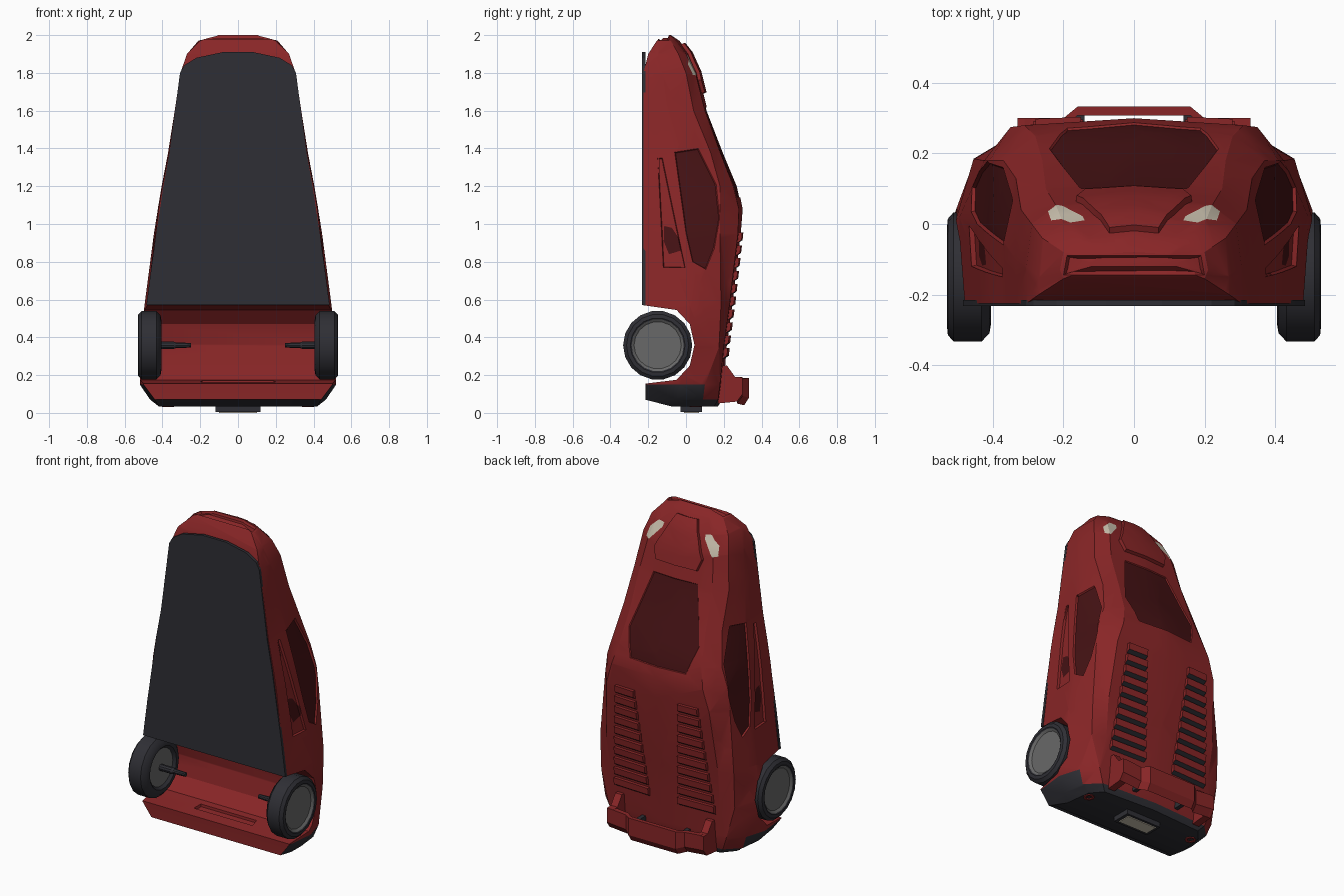
import bpy, bmesh, math
from mathutils import Vector
from mathutils.bvhtree import BVHTree

if "Cube" in bpy.data.objects:
    bpy.data.objects.remove(bpy.data.objects["Cube"])


def material(name, rgb):
    m = bpy.data.materials.new(name)
    m.diffuse_color = (*rgb, 1)
    m.use_nodes = True
    m.node_tree.nodes["Principled BSDF"].inputs["Base Color"].default_value = m.diffuse_color
    return m


RED = material("red_paint", (0.25, 0.019, 0.02))
BLACK = material("black_trim", (0.028, 0.028, 0.035))
GLASS = material("dark_red_glass", (0.06, 0.006, 0.007))
LAMP = material("pale_lamp", (0.6, 0.54, 0.43))
GREY = material("grey_rim", (0.14, 0.14, 0.14))


def make(name, verts, faces, mats):
    me = bpy.data.meshes.new(name)
    me.from_pydata(verts, [], faces)
    bm = bmesh.new()
    bm.from_mesh(me)
    bmesh.ops.recalc_face_normals(bm, faces=bm.faces)
    bm.to_mesh(me)
    bm.free()
    ob = bpy.data.objects.new(name, me)
    bpy.context.collection.objects.link(ob)
    for m in mats:
        me.materials.append(m)
    return ob


def prism(name, poly, axis, lo, hi, mats):
    """Extrude a 2D outline along an axis from lo to hi."""
    def at(p, t):
        q = list(p)
        q.insert(axis, t)
        return tuple(q)
    n = len(poly)
    verts = [at(p, lo) for p in poly] + [at(p, hi) for p in poly]
    faces = [tuple(range(n)), tuple(range(n, 2 * n))]
    faces += [(i, (i + 1) % n, n + (i + 1) % n, n + i) for i in range(n)]
    return make(name, verts, faces, mats)


def smooth(ob, deg):
    bpy.ops.object.select_all(action='DESELECT')
    ob.select_set(True)
    bpy.context.view_layer.objects.active = ob
    bpy.ops.object.shade_smooth_by_angle(angle=math.radians(deg))


def patch(bm, poly, axis, sign, mat=None, depth=0.0):
    """Cut a convex outline into the faces looking along an axis, colour and sink it."""
    area = sum(a[0] * b[1] - b[0] * a[1] for a, b in zip(poly, poly[1:] + poly[:1]))
    if area < 0:
        poly = poly[::-1]
    def lift(u, v):
        q = [u, v]
        q.insert(axis, 0)
        return Vector(q)
    bm.normal_update()
    faces = [f for f in bm.faces if f.normal[axis] * sign > 0.15]
    for a, b in zip(poly, poly[1:] + poly[:1]):
        co, no = lift(*a), lift(a[1] - b[1], b[0] - a[0]).normalized()
        geom = set(faces)
        for f in faces:
            geom.update(f.edges)
            geom.update(f.verts)
        res = bmesh.ops.bisect_plane(bm, geom=list(geom), dist=1e-5, plane_co=co, plane_no=no)
        faces = [f for f in res['geom'] if isinstance(f, bmesh.types.BMFace)
                 and (f.calc_center_median() - co).dot(no) > 0]
    if depth and faces:
        bmesh.ops.inset_region(bm, faces=faces, thickness=0.004, depth=depth,
                               use_boundary=True, use_even_offset=False)
    if mat is not None:
        for f in faces:
            f.material_index = mat


# body stations: z, then sill x y, side x y, shoulder x y, roof edge x y, roof centre y
stations = [
    (0.035, .40, -.20, .42, -.08, .40, .08, .34, .15, .17),
    (0.07, .44, -.215, .465, -.05, .45, .09, .37, .17, .19),
    (0.15, .50, -.215, .52, -.03, .48, .10, .40, .18, .20),
    (0.35, .50, -.225, .52, .0, .455, .175, .37, .20, .215),
    (0.57, .48, -.225, .495, .02, .455, .185, .38, .23, .245),
    (0.95, .435, -.225, .445, .0, .425, .18, .35, .275, .29),
    (1.08, .42, -.225, .425, .0, .41, .18, .31, .28, .30),
    (1.20, .40, -.225, .405, .0, .37, .18, .28, .25, .275),
    (1.38, .365, -.225, .37, -.05, .335, .13, .26, .18, .20),
    (1.60, .335, -.225, .335, -.10, .32, .04, .25, .10, .115),
    (1.80, .305, -.225, .305, -.12, .29, .0, .22, .05, .065),
    (1.90, .27, -.20, .27, -.15, .26, -.04, .20, .0, .02),
    (1.97, .20, -.155, .21, -.13, .20, -.08, .15, -.05, -.035),
    (2.00, .12, -.125, .12, -.11, .11, -.10, .10, -.085, -.08),
]
verts, faces = [], []
for z, *p in stations:
    half = [(p[i], p[i + 1], z) for i in range(0, 8, 2)]
    if z < 0.05:
        half[0] = (p[0], p[1], 0.075)
    verts += half + [(0, p[8], z)] + [(-x, y, zz) for x, y, zz in half[::-1]]
for k in range(len(stations) - 1):
    a, b = k * 9, k * 9 + 9
    faces += [(a + i, a + (i + 1) % 9, b + (i + 1) % 9, b + i) for i in range(9)]
for a in (0, len(verts) - 9):
    faces += [(a + i, a + i + 1, a + 7 - i, a + 8 - i) for i in range(3)] + [(a + 3, a + 4, a + 5)]
body = make("car_body", verts, faces, [RED, BLACK, GLASS, LAMP])

# wheel well cut right through the rear
cutter = prism("well_cutter", [(-.4, .575), (-.225, .57), (-.05, .545), (.02, .47), (.045, .36),
                               (.02, .25), (-.05, .175), (-.215, .155), (-.4, .155)], 0, -.7, .7, [RED])
mod = body.modifiers.new("well", 'BOOLEAN')
mod.object, mod.operation, mod.solver = cutter, 'DIFFERENCE', 'EXACT'
cut = bpy.data.meshes.new_from_object(body.evaluated_get(bpy.context.evaluated_depsgraph_get()))
body.modifiers.clear()
body.data = cut
bpy.data.objects.remove(cutter)

bm = bmesh.new()
bm.from_mesh(cut)
bmesh.ops.triangulate(bm, faces=bm.faces)
bm.normal_update()
for f in bm.faces:  # black rear bumper
    f.material_index = int(f.normal.z < -0.35 and f.calc_center_median().z < 0.14)
tree = BVHTree.FromBMesh(bm)


def mirrored(pts):
    return pts + [(-x, v) for x, v in reversed(pts)]


# windshield, hood bulge and nose intake
patch(bm, mirrored([(.15, 1.62), (.24, 1.3), (.19, 1.14)]), 1, 1, 2, -.006)
patch(bm, mirrored([(.07, 1.95), (.11, 1.87), (.165, 1.76), (.14, 1.69)]), 1, 1, None, .018)
patch(bm, mirrored([(.19, -.09), (.20, -.145)]), 2, 1, None, -.015)
for s in (1, -1):
    # headlights
    patch(bm, [(s * x, z) for x, z in [(.245, 1.79), (.215, 1.785), (.145, 1.865), (.14, 1.89),
                                       (.18, 1.895), (.235, 1.845)]], 1, 1, 3)
    # side windows, door recess and its dark intake
    patch(bm, [(-.06, 1.38), (.065, 1.40), (.16, 1.21), (.178, 1.03), (.15, .87),
               (.105, .76), (.035, .80), (0, .95)], 0, s, 2, -.010)
    patch(bm, [(-.15, 1.35), (-.125, 1.35), (-.005, .77), (-.12, .77)], 0, s, None, -.014)
    patch(bm, [(-.115, .99), (-.075, .98), (-.035, .92), (-.025, .86), (-.09, .84),
               (-.118, .91)], 0, s, 2)
bm.to_mesh(cut)
bm.free()
smooth(body, 28)

# floor plate under the car
prism("floor_plate", mirrored([(.485, .57), (.455, .8), (.395, 1.2), (.362, 1.38), (.307, 1.8),
                               (.285, 1.84), (.22, 1.88), (.08, 1.91)]), 1, -.232, -.215, [BLACK])


# roof louvres: ten red slats a side with dark undersides
def roof_y(x, z):
    return tree.ray_cast(Vector((x, 1, z)), Vector((0, -1, 0)))[0].y


box = [(0, 1, 3, 2), (4, 5, 7, 6), (0, 1, 5, 4), (2, 3, 7, 6), (0, 2, 6, 4), (1, 3, 7, 5)]
for s in (1, -1):
    for i in range(10):
        z, t = 0.915 - i * 0.068, i / 9
        xs = (.15 - .05 * t, .28 + .06 * t)
        vs = []
        for dz in (0, .04):
            for x in xs:
                y = roof_y(x, z + dz)
                vs += [(s * x, y - .006, z + (dz or -.018)), (s * x, y + .02, z + dz)]
        slat = make("roof_louvre", vs, box, [RED, BLACK])
        for f in slat.data.polygons:
            f.material_index = int(f.normal.z < -0.45)

# rear wing: raised centre, lower ends, end fins and dark struts
wing = []
for x, y0, y1, z0, z1 in [(-.31, .27, .30, .06, .19), (-.2, .27, .30, .05, .18), (-.16, .308, .333, .04, .185),
                          (.16, .308, .333, .04, .185), (.2, .27, .30, .05, .18), (.31, .27, .30, .06, .19)]:
    wing += [(x, y0, z0), (x, y1, z0 + .04), (x, y1, z1), (x, y0, z1)]
wf = [(0, 1, 2, 3), (20, 21, 22, 23)]
for k in range(0, 20, 4):
    wf += [(k + i, k + (i + 1) % 4, k + 4 + (i + 1) % 4, k + 4 + i) for i in range(4)]
make("rear_wing", wing, wf, [RED])
for s in (1, -1):
    prism("wing_fin", [(.17, .25), (.217, .25), (.26, .19), (.30, .188), (.30, .10), (.27, .06), (.17, .05)],
          0, *sorted((s * .285, s * .33)), [RED])
    prism("wing_strut", [(.18, .15), (.315, .15), (.315, .09), (.18, .09)],
          0, *sorted((s * .14, s * .165)), [BLACK])


# wheels, axles and exhausts: turned profiles of (distance along axis, radius)
def lathe(name, profile, n, place, mats, grey_from=None):
    vs, fs = [], []
    for t, r in profile:
        vs += [place(t, r * math.cos(2 * math.pi * i / n), r * math.sin(2 * math.pi * i / n)) for i in range(n)]
    for k in range(len(profile) - 1):
        fs += [(k * n + i, k * n + (i + 1) % n, (k + 1) * n + (i + 1) % n, (k + 1) * n + i) for i in range(n)]
    fs += [tuple(range(n)), tuple(range(len(vs) - n, len(vs)))]
    ob = make(name, vs, fs, mats)
    if len(mats) > 1:
        for f in ob.data.polygons:
            k = f.index // n if f.index < n * (len(profile) - 1) else -1
            f.material_index = int(k == -1 or k in grey_from)
    return ob


for s in (1, -1):
    tyre = [(.42, .115), (.405, .13), (.41, .16), (.432, .183), (.512, .183), (.528, .165),
            (.53, .145), (.526, .138), (.515, .125)]
    w = lathe("rear_wheel", tyre, 18, lambda t, a, b: (s * t, -.15 + a, .358 + b), [BLACK, GREY], (7,))
    smooth(w, 35)
    lathe("axle", [(.25, .013), (.33, .016), (.34, .02), (.43, .02)], 10,
          lambda t, a, b: (s * t, -.15 + a, .358 + b), [BLACK])
    lathe("exhaust", [(.06, .032), (.03, .032), (.03, .018), (.04, .016)], 8,
          lambda t, a, b: (s * .37 + a, .05 + b, t), [RED, LAMP], ())

# rear plate with dark frame
prism("plate_frame", [(-.12, -.03), (.12, -.03), (.12, .085), (-.12, .085)], 2, .005, .04, [BLACK])
prism("rear_plate", [(-.1, -.01), (.1, -.01), (.1, .07), (-.1, .07)], 2, 0, .008, [LAMP])
